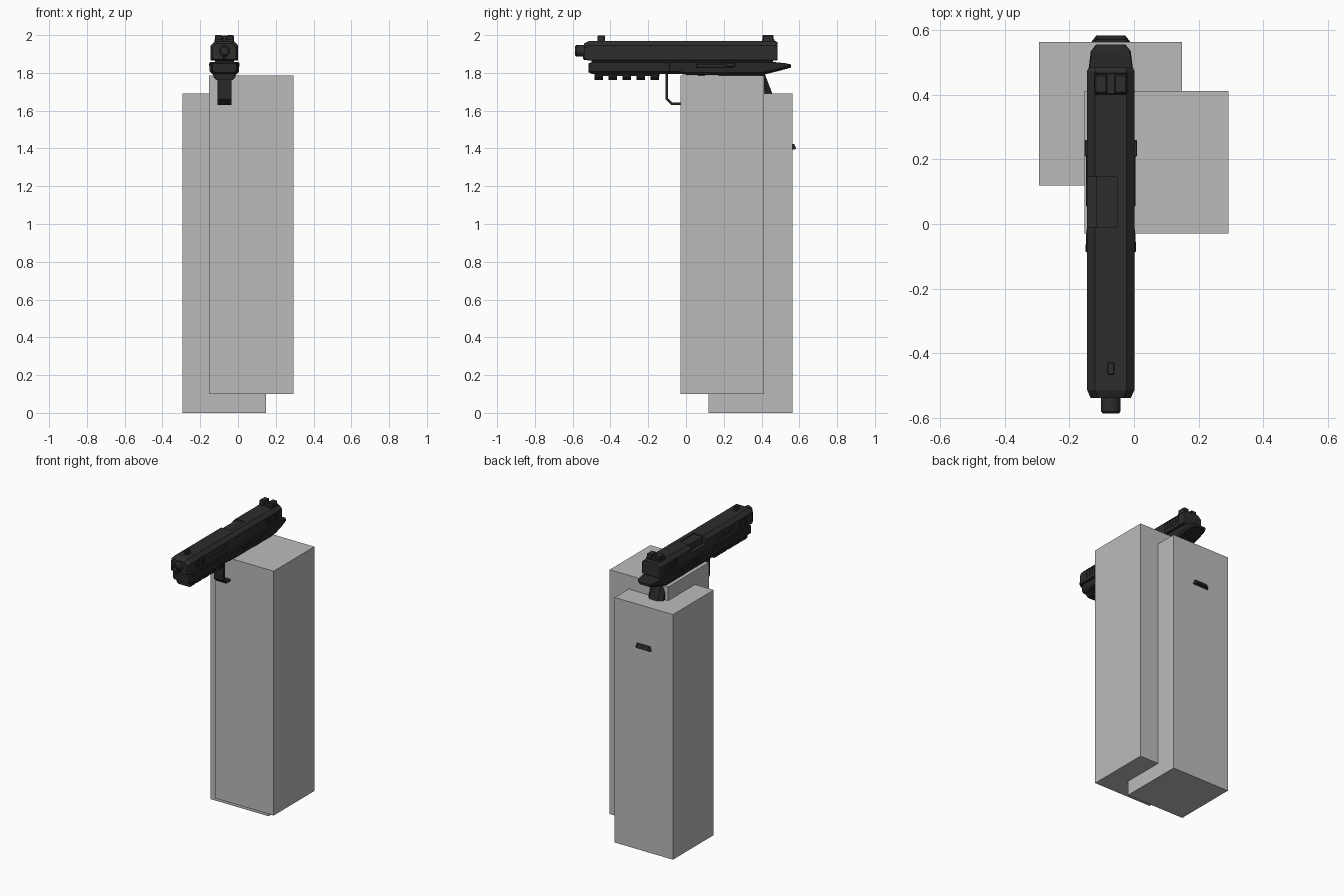
import bpy, bmesh, math
from mathutils import Matrix

cube = bpy.data.objects.get("Cube")
if cube:
    bpy.data.objects.remove(cube, do_unlink=True)

CX = -0.072  # centre line of the pistol


def material(name, value):
    m = bpy.data.materials.new(name)
    m.use_nodes = True
    color = (value, value, value, 1)
    m.diffuse_color = color
    m.node_tree.nodes["Principled BSDF"].inputs["Base Color"].default_value = color
    return m


GREY = material("mid grey", 0.5)
SLIDE = material("charcoal steel", 0.026)
FRAME = material("black polymer", 0.020)


def finish(name, bm, mat, bevel=0):
    bmesh.ops.recalc_face_normals(bm, faces=bm.faces)
    if bevel:
        bmesh.ops.bevel(bm, geom=list(bm.edges), offset=bevel, segments=1, affect='EDGES')
    me = bpy.data.meshes.new(name)
    bm.to_mesh(me)
    bm.free()
    me.materials.append(mat)
    ob = bpy.data.objects.new(name, me)
    bpy.context.collection.objects.link(ob)
    return ob


def box(name, x, y, z, mat, bevel=0):
    bm = bmesh.new()
    bmesh.ops.create_cube(bm, size=1)
    for v in bm.verts:
        v.co = [a + (b - a) * (c + 0.5) for (a, b), c in zip((x, y, z), v.co)]
    return finish(name, bm, mat, bevel)


def loft(name, rings, mat):
    """Skin a list of closed rings and cap both ends."""
    bm = bmesh.new()
    vs = [[bm.verts.new(p) for p in r] for r in rings]
    n = len(vs[0])
    for a, b in zip(vs, vs[1:]):
        for i in range(n):
            j = (i + 1) % n
            bm.faces.new((a[i], a[j], b[j], b[i]))
    bm.faces.new(vs[0])
    bm.faces.new(vs[-1])
    return finish(name, bm, mat)


def prism(name, profile, half, mat):
    """Side profile (y, z) extruded across the centre line."""
    return loft(name, [[(CX + s * half, y, z) for y, z in profile] for s in (-1, 1)], mat)


def section(y, half, z0, z1, low, high):
    """Eight-sided cross-section with chamfered corners."""
    right = [(half - low, z0), (half, z0 + low), (half, z1 - high), (half - high, z1)]
    pts = right + [(-x, z) for x, z in reversed(right)]
    return [(CX + x, y, z) for x, z in pts]


def tube(name, y0, y1, z, radius, bore, mat):
    """Cylinder along y with a recessed bore at the front."""
    rings = []
    for y, r in ((y1, radius), (y0 + 0.006, radius), (y0, radius - 0.005), (y0, bore), (y0 + 0.03, bore)):
        rings.append([(CX + r * math.cos(a * math.tau / 20), y, z + r * math.sin(a * math.tau / 20))
                      for a in range(20)])
    return loft(name, rings, mat)


def cut(target, x, y, z):
    cutter = box("cutter", x, y, z, SLIDE)
    cutter.hide_render = True
    mod = target.modifiers.new("cut", 'BOOLEAN')
    mod.operation = 'DIFFERENCE'
    mod.solver = 'EXACT'
    mod.object = cutter
    bpy.context.view_layer.objects.active = target
    bpy.ops.object.modifier_apply(modifier=mod.name)
    bpy.data.objects.remove(cutter, do_unlink=True)


# The two tall arm blocks
box("left_arm_block", (-0.153, 0.293), (-0.03, 0.413), (0.10, 1.785), GREY)
box("right_arm_block", (-0.295, 0.149), (0.119, 0.564), (0, 1.69), GREY)

# Slide
slide = loft("slide", [
    section(-0.54, 0.062, 1.872, 1.955, 0.006, 0.022),
    section(-0.515, 0.073, 1.865, 1.968, 0.004, 0.024),
    section(0.475, 0.073, 1.865, 1.968, 0.004, 0.024),
    section(0.485, 0.068, 1.868, 1.962, 0.004, 0.022)], SLIDE)
cut(slide, (-0.2, -0.118), (-0.01, 0.145), (1.915, 2.1))      # ejection port side
cut(slide, (-0.2, -0.052), (-0.01, 0.145), (1.960, 2.1))      # ejection port top
for s in (-1, 1):
    xs = sorted((CX + s * 0.069, CX + s * 0.09))
    cut(slide, xs, (-0.31, -0.13), (1.905, 1.935))            # side lightening cuts
    for y in [0.30 + 0.026 * i for i in range(6)]:
        cut(slide, xs, (y, y + 0.012), (1.885, 1.94))         # rear serrations
    for y in [-0.46 + 0.026 * i for i in range(4)]:
        cut(slide, xs, (y, y + 0.012), (1.885, 1.94))         # front serrations

# Barrel, guide rod and sights
tube("barrel", -0.587, -0.50, 1.917, 0.030, 0.017, SLIDE)
tube("guide_rod", -0.545, -0.50, 1.880, 0.011, 0.005, SLIDE)
box("front_sight", (CX - 0.011, CX + 0.011), (-0.468, -0.428), (1.96, 1.998), SLIDE, 0.003)
box("rear_sight_base", (CX - 0.052, CX + 0.052), (0.402, 0.468), (1.96, 1.979), SLIDE, 0.003)
for side, s in (("left", 1), ("right", -1)):
    xs = sorted((CX + s * 0.011, CX + s * 0.050))
    box(side + "_rear_sight_post", xs, (0.405, 0.463), (1.97, 2.0), SLIDE, 0.004)

# Frame with side bulge and beavertail
loft("frame", [section(y, h, a, b, 0.012, 0.003) for y, h, a, b in (
    (-0.516, 0.064, 1.803, 1.850), (-0.50, 0.072, 1.795, 1.857), (-0.09, 0.072, 1.795, 1.857),
    (-0.085, 0.078, 1.795, 1.857), (-0.035, 0.077, 1.795, 1.857), (0.0, 0.072, 1.790, 1.857),
    (0.41, 0.072, 1.790, 1.857), (0.47, 0.070, 1.805, 1.857), (0.535, 0.062, 1.822, 1.850),
    (0.556, 0.046, 1.828, 1.844))], FRAME)
box("frame_rail", (CX - 0.05, CX + 0.05), (-0.50, 0.46), (1.85, 1.867), FRAME)

# Accessory rail
box("accessory_rail", (CX - 0.045, CX + 0.045), (-0.485, -0.14), (1.784, 1.80), FRAME)
for i in range(5):
    y = -0.485 + 0.074 * i
    loft("rail_tooth_%d" % (i + 1), [section(q, 0.058, 1.763, 1.798, 0.014, 0.010)
                                     for q in (y, y + 0.046)], FRAME)

# Trigger guard and trigger
prism("trigger_guard", [
    (-0.108, 1.80), (-0.108, 1.66), (-0.078, 1.63), (0.25, 1.63), (0.25, 1.643),
    (-0.072, 1.643), (-0.094, 1.665), (-0.094, 1.80)], 0.037, FRAME)
prism("trigger", [(0.06, 1.80), (0.075, 1.74), (0.055, 1.68), (0.07, 1.675),
                  (0.10, 1.74), (0.10, 1.80)], 0.018, FRAME)

# Raked grip, chamfered in plan
rings = []
for y0, y1, z0, z1, h in ((0.17, 0.415, 1.795, 1.80, 0.056), (0.21, 0.457, 1.69, 1.69, 0.056),
                          (0.30, 0.545, 1.38, 1.43, 0.062)):
    c = 0.025
    plan = [(h, y0 + c), (h, y1 - c), (h - c, y1), (c - h, y1), (-h, y1 - c), (-h, y0 + c),
            (c - h, y0), (h - c, y0)]
    rings.append([(CX + x, y, z0 + (z1 - z0) * (y - y0) / (y1 - y0)) for x, y in plan])
loft("grip", rings, FRAME)

# Magazine base plate, its heel showing behind the arm block
rings = []
for dy, dz in ((0, 0), (0.012, -0.028)):
    plan = [(0.06, 0.30), (0.064, 0.548), (0.045, 0.572), (-0.045, 0.572), (-0.064, 0.548), (-0.06, 0.30)]
    rings.append([(CX + x, y + dy, 1.425 + dz + 0.2 * (y - 0.572)) for x, y in plan])
loft("magazine_base", rings, FRAME)

# Controls on both sides
for side, s in (("left", 1), ("right", -1)):
    def plate(name, out, y, z):
        xs = sorted((CX + s * 0.068, CX + s * out))
        box(side + name, xs, y, z, SLIDE, 0.002)
    plate("_slide_stop", 0.077, (0.055, 0.25), (1.828, 1.846))
    plate("_slide_stop_tab", 0.081, (0.21, 0.26), (1.834, 1.852))
    plate("_takedown_lever", 0.076, (-0.08, -0.05), (1.822, 1.842))
